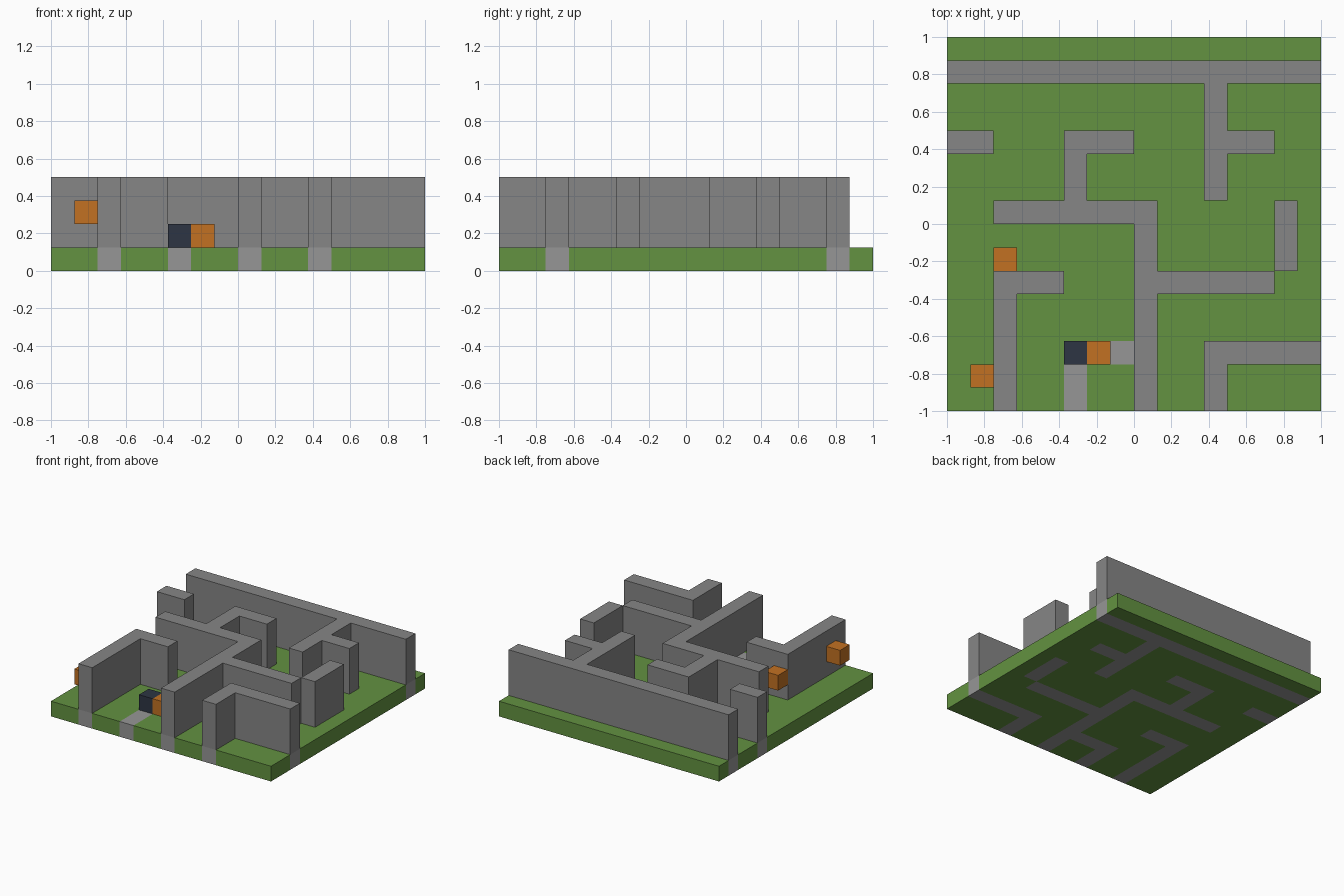
import bpy
import bmesh

cube = bpy.data.objects.get("Cube")
if cube:
    bpy.data.objects.remove(cube, do_unlink=True)

N = 16            # cells per side
C = 2 / N         # cell size


def material(name, rgb):
    mat = bpy.data.materials.new(name)
    mat.use_nodes = True
    linear = [((v / 255 + 0.055) / 1.055) ** 2.4 for v in rgb] + [1]
    mat.diffuse_color = linear
    mat.node_tree.nodes["Principled BSDF"].inputs["Base Color"].default_value = linear
    return mat


grass = material("grass green", (99, 146, 65))
paving = material("light paving grey", (150, 150, 150))
stone = material("wall grey", (134, 134, 134))
orange = material("orange", (194, 113, 34))
navy = material("dark navy", (45, 53, 67))


def cells(*rects):
    """Grid cells covered by rectangles (column, row, columns wide, rows deep)."""
    return {(c, r) for x, y, w, d in rects
            for c in range(x, x + w) for r in range(y, y + d)}


def slab(name, footprint, low, high, mats, rule=None):
    """Raise a cell footprint from layer low to layer high as one closed mesh."""
    bm = bmesh.new()
    for c, r in sorted(footprint):
        def quad(*corners):
            face = bm.faces.new([bm.verts.new(((c + i) * C - 1, (r + j) * C - 1, k * C))
                                 for i, j, k in corners])
            face.material_index = rule(c, r) if rule else 0
        quad((0, 0, high), (1, 0, high), (1, 1, high), (0, 1, high))
        quad((0, 0, low), (0, 1, low), (1, 1, low), (1, 0, low))
        # side faces only where there is no neighbouring cell
        for dc, dr, a, b in ((0, -1, (0, 0), (1, 0)), (1, 0, (1, 0), (1, 1)),
                             (0, 1, (1, 1), (0, 1)), (-1, 0, (0, 1), (0, 0))):
            if (c + dc, r + dr) not in footprint:
                quad((*a, low), (*b, low), (*b, high), (*a, high))
    bmesh.ops.remove_doubles(bm, verts=bm.verts[:], dist=C / 100)
    if not rule:
        bmesh.ops.dissolve_limit(bm, angle_limit=0.01, verts=bm.verts[:], edges=bm.edges[:])
    mesh = bpy.data.meshes.new(name)
    bm.to_mesh(mesh)
    bm.free()
    for mat in mats:
        mesh.materials.append(mat)
    obj = bpy.data.objects.new(name, mesh)
    bpy.context.collection.objects.link(obj)
    return obj


# Maze walls, one connected run each
walls = {
    "back_wall": cells((0, 14, N, 1), (11, 9, 1, 5), (12, 11, 2, 1)),
    "side_stub_wall": cells((0, 11, 2, 1)),
    "centre_wall": cells((2, 8, 7, 1), (8, 0, 1, 8), (9, 5, 5, 1),
                         (5, 9, 1, 3), (6, 11, 2, 1)),
    "left_short_wall": cells((14, 6, 1, 3)),
    "front_left_wall": cells((11, 0, 1, 3), (12, 2, 4, 1)),
    "front_right_wall": cells((2, 0, 1, 6), (3, 5, 2, 1)),
}
for name, footprint in walls.items():
    slab(name, footprint, 1, 4, [stone])

# Ground with paving under the walls and along the entrance path
paved = set().union(*walls.values()) | cells((5, 0, 1, 3), (6, 2, 2, 1))
slab("ground", cells((0, 0, N, N)), 0, 1, [grass, paving],
     lambda c, r: int((c, r) in paved))

# Small blocks on the path and fixed to the walls
slab("dark_block", cells((5, 2, 1, 1)), 1, 2, [navy])
slab("path_block", cells((6, 2, 1, 1)), 1, 2, [orange])
slab("wall_end_block", cells((2, 6, 1, 1)), 2, 3, [orange])
slab("wall_side_block", cells((1, 1, 1, 1)), 2, 3, [orange])
